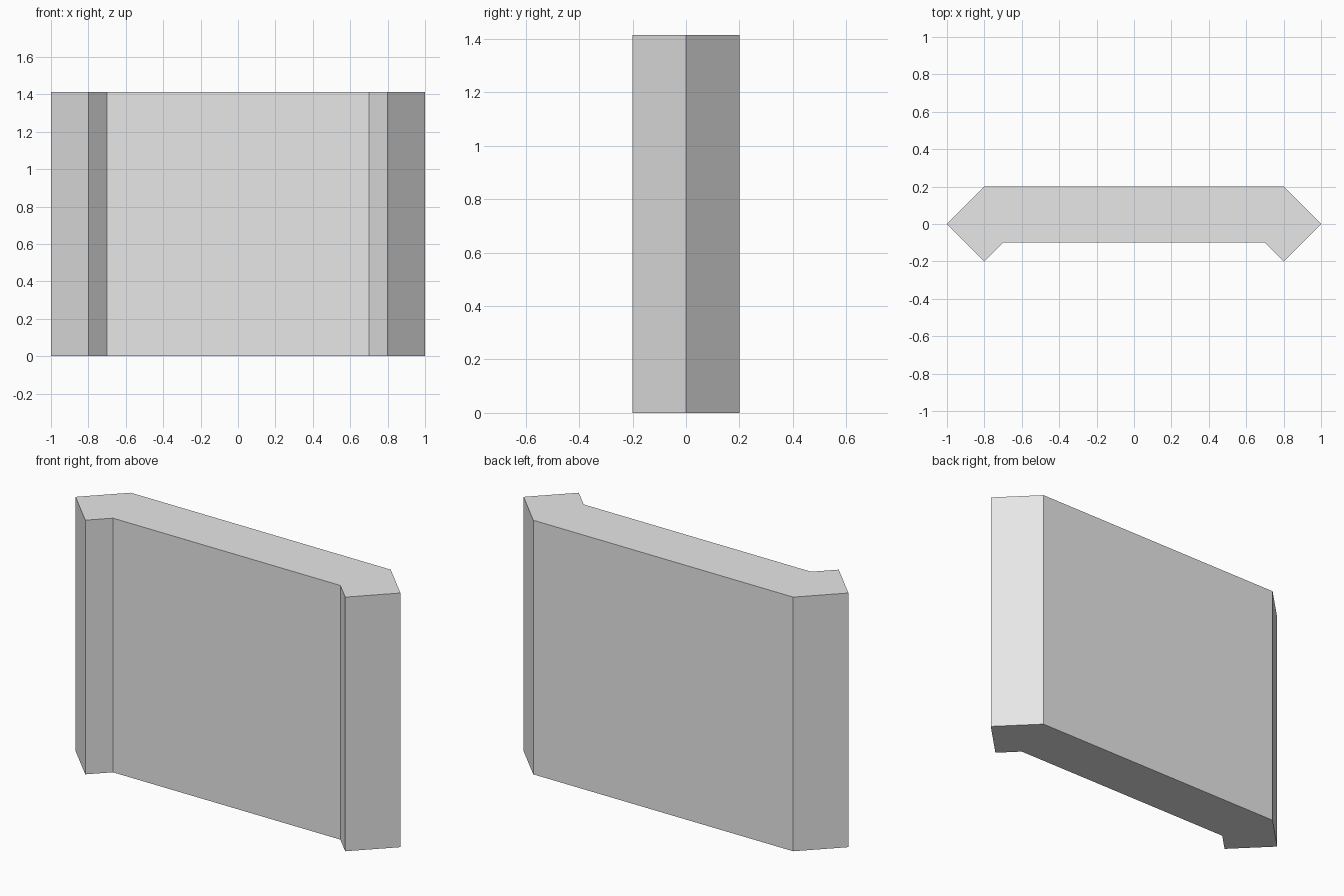
import bpy
import bmesh

if "Cube" in bpy.data.objects:
    bpy.data.objects.remove(bpy.data.objects["Cube"])

HEIGHT = 1.414

# Right half of the plan outline, back to front; the left half is mirrored
half = [(0.8, 0.2), (1.0, 0.0), (0.8, -0.2), (0.7, -0.1)]
outline = half + [(-x, y) for x, y in reversed(half)]

# Wall panel with pointed end posts, extruded straight up
bm = bmesh.new()
base = bm.faces.new([bm.verts.new((x, y, 0)) for x, y in outline])
top = bmesh.ops.extrude_face_region(bm, geom=[base], use_keep_orig=True)["geom"]
bmesh.ops.translate(bm, vec=(0, 0, HEIGHT),
                    verts=[v for v in top if isinstance(v, bmesh.types.BMVert)])
bmesh.ops.recalc_face_normals(bm, faces=bm.faces)

mesh = bpy.data.meshes.new("wall_panel")
bm.to_mesh(mesh)
bm.free()

# Plain grey finish
grey = bpy.data.materials.new("light grey")
grey.diffuse_color = (0.8, 0.8, 0.8, 1)
grey.use_nodes = True
grey.node_tree.nodes["Principled BSDF"].inputs["Base Color"].default_value = grey.diffuse_color
mesh.materials.append(grey)

wall = bpy.data.objects.new("wall_panel", mesh)
bpy.context.collection.objects.link(wall)
